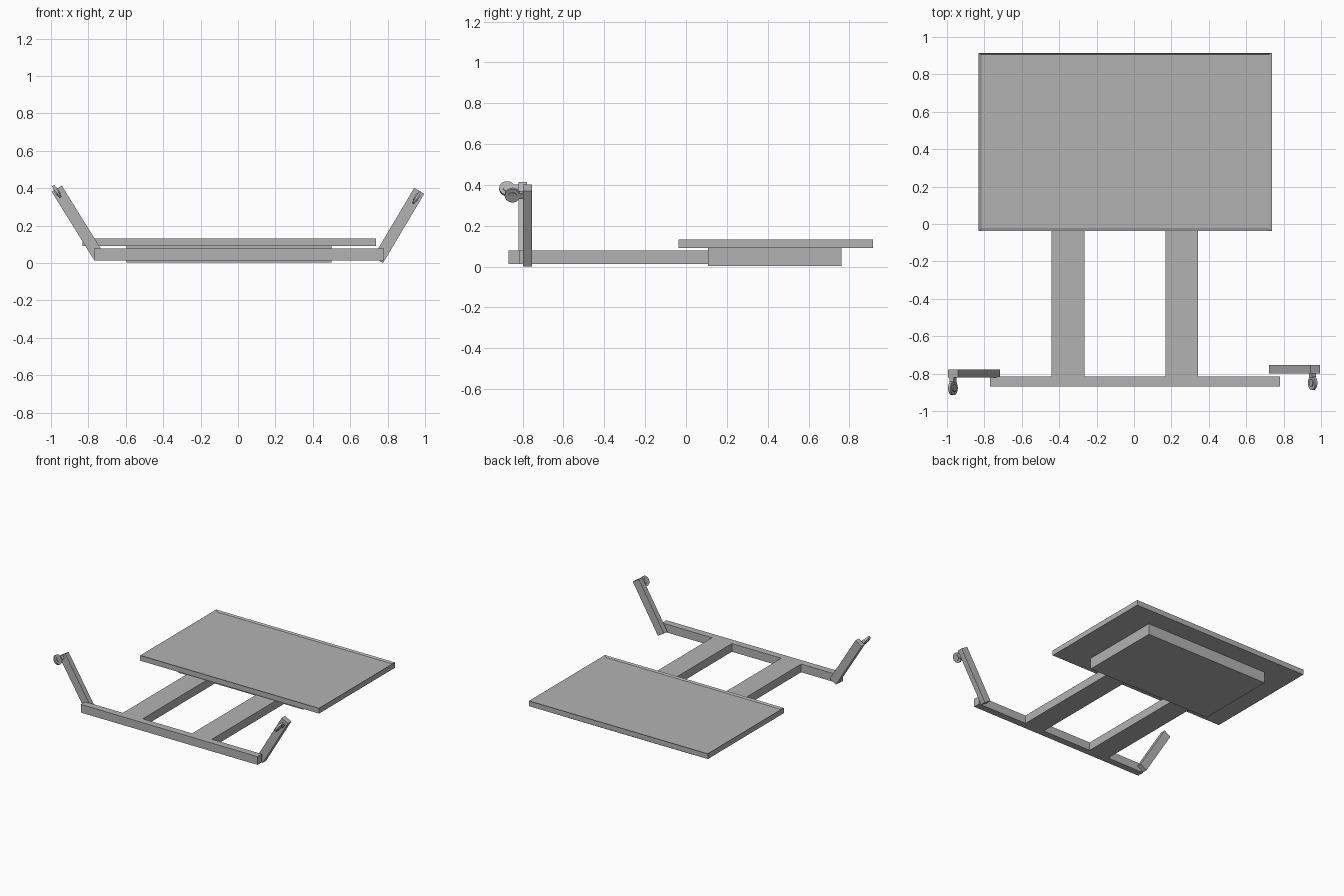
import bpy, bmesh, math
from mathutils import Vector, Matrix

if "Cube" in bpy.data.objects:
    bpy.data.objects.remove(bpy.data.objects["Cube"])

grey = bpy.data.materials.new("plain grey")
grey.diffuse_color = (0.45, 0.45, 0.45, 1)
grey.use_nodes = True
grey.node_tree.nodes["Principled BSDF"].inputs["Base Color"].default_value = grey.diffuse_color


def finish(name, bm):
    bmesh.ops.recalc_face_normals(bm, faces=bm.faces)
    me = bpy.data.meshes.new(name)
    bm.to_mesh(me)
    bm.free()
    me.materials.append(grey)
    ob = bpy.data.objects.new(name, me)
    bpy.context.collection.objects.link(ob)
    return ob


def box_bm(lo, hi):
    lo, hi = Vector(lo), Vector(hi)
    bm = bmesh.new()
    bmesh.ops.create_cube(bm, size=1)
    for v in bm.verts:
        v.co = Vector([(lo[i] + hi[i]) / 2 + v.co[i] * (hi[i] - lo[i]) for i in range(3)])
    return bm


def box(name, lo, hi):
    return finish(name, box_bm(lo, hi))


# frame: cross bar, two rails and the base block under the panel
box("cross_bar", (-0.77, -0.87, 0.013), (0.78, -0.815, 0.078))
box("left_rail", (-0.44, -0.82, 0.013), (-0.265, 0.12, 0.078))
box("right_rail", (0.168, -0.82, 0.013), (0.342, 0.12, 0.078))
box("base_block", (-0.596, 0.107, 0.002), (0.499, 0.762, 0.092))

# panel: shallow tray with a narrow raised rim
bm = box_bm((-0.832, -0.037, 0.09), (0.737, 0.915, 0.132))
top = max(bm.faces, key=lambda f: f.calc_center_median().z)
bmesh.ops.inset_region(bm, faces=[top], thickness=0.001)
for v in top.verts:
    v.co.x = -0.812 if v.co.x < 0 else 0.717
    v.co.y = -0.027 if v.co.y < 0.4 else 0.905
    v.co.z -= 0.012
finish("panel", bm)


def arm(name, base, tip, y0, y1, width):
    """Slanted bar in the xz plane; base and tip are centre points of its ends."""
    b, t = Vector((base[0], 0, base[1])), Vector((tip[0], 0, tip[1]))
    d = (t - b).normalized()
    n = Vector((d.z, 0, -d.x)) * width / 2
    bm = bmesh.new()
    vs = [bm.verts.new(p + Vector((0, y0, 0))) for p in (b - n, b + n, t + n, t - n)]
    f = bm.faces.new(vs)
    r = bmesh.ops.extrude_face_region(bm, geom=[f])
    bmesh.ops.translate(bm, vec=(0, y1 - y0, 0),
                        verts=[g for g in r["geom"] if isinstance(g, bmesh.types.BMVert)])
    finish(name, bm)
    return d


def knob(name, centre, d, y_arm):
    """Thin wheel whose disc lies along the arm, with a hub and a stub to the arm."""
    axis = Vector((d.z, 0, -d.x))
    rot = Matrix((axis, Vector((0, 1, 0)), axis.cross(Vector((0, 1, 0))))).transposed().to_4x4()
    place = Matrix.Translation(centre) @ rot
    to_x = Matrix.Rotation(math.pi / 2, 4, 'Y')
    for part, r, h in (("wheel", 0.038, 0.014), ("hub", 0.02, 0.024)):
        bm = bmesh.new()
        bmesh.ops.create_cone(bm, cap_ends=True, segments=24, radius1=r, radius2=r,
                              depth=h, matrix=place @ to_x)
        ob = finish(name + "_" + part, bm)
        bpy.context.view_layer.objects.active = ob
        ob.select_set(True)
        bpy.ops.object.shade_smooth_by_angle(angle=math.radians(40))
        ob.select_set(False)
    gap = y_arm - centre[1]
    bm = box_bm((-0.012, 0.03, -0.016), (0.012, gap, 0.016))
    bmesh.ops.transform(bm, matrix=place, verts=bm.verts)
    finish(name + "_stub", bm)


# raised arms and their knobs
d = arm("left_arm", (-0.743, 0.033), (-0.969, 0.397), -0.82, -0.778, 0.063)
knob("left_knob", Vector((-0.968, -0.877, 0.382)), d, -0.815)
d = arm("right_arm", (0.749, 0.016), (0.969, 0.386), -0.798, -0.755, 0.062)
knob("right_knob", Vector((0.955, -0.85, 0.35)), d, -0.79)
